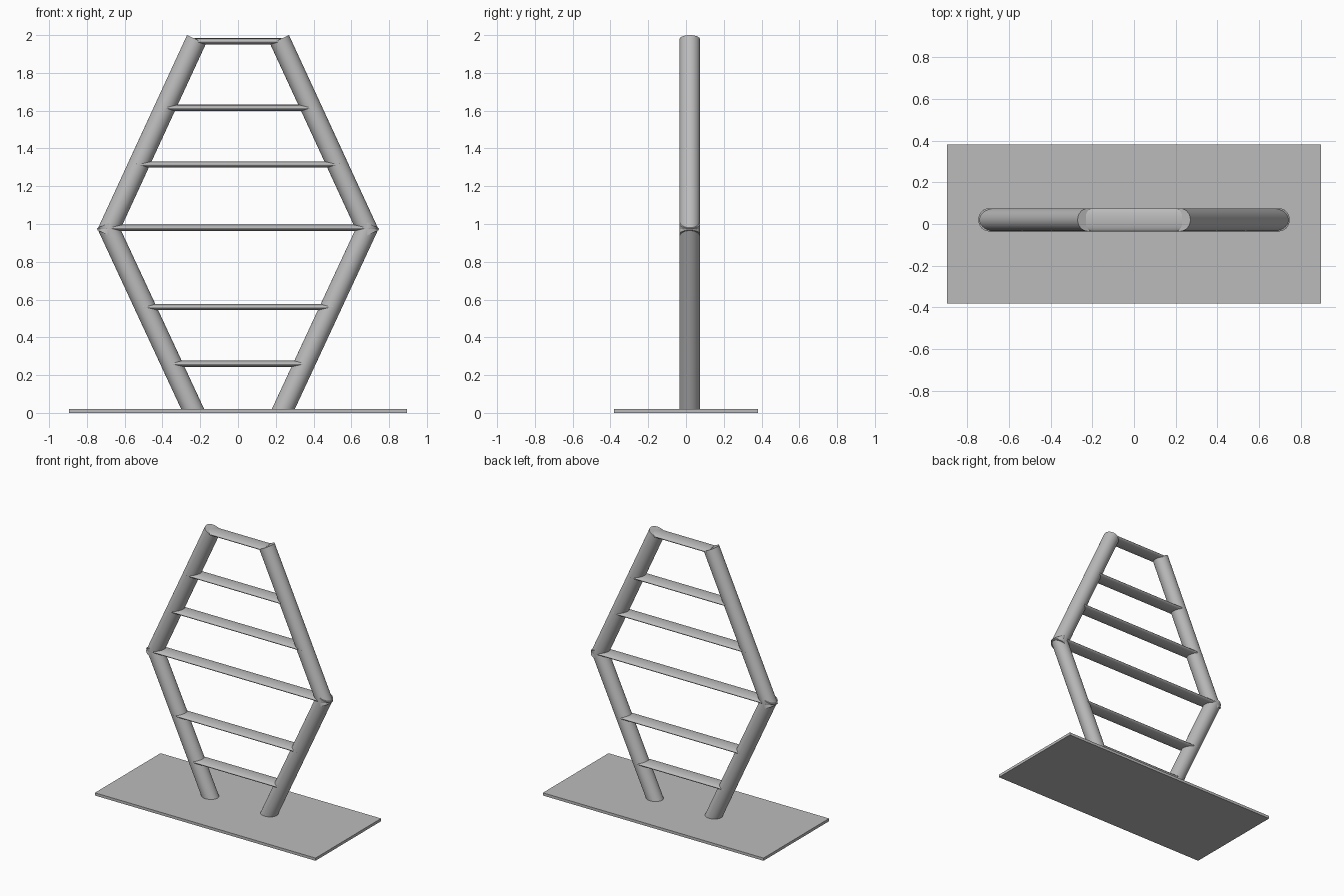
import bpy
import math
from mathutils import Vector

cube = bpy.data.objects.get("Cube")
if cube:
    bpy.data.objects.remove(cube, do_unlink=True)

grey = bpy.data.materials.new("grey metal")
grey.use_nodes = True
grey.diffuse_color = (0.5, 0.5, 0.5, 1)
grey.node_tree.nodes["Principled BSDF"].inputs["Base Color"].default_value = (0.5, 0.5, 0.5, 1)

RADIUS = 0.055
MID_Y = 0.02
FOOT_X, KNEE_X, TOP_X = 0.24, 0.696, 0.22
FOOT_Z, KNEE_Z, TOP_Z = 0.02, 0.973, 1.977
OVERLAP = 0.028


def bar(name, start, end, flatten=1.0):
    """Round bar between two points, optionally flattened to an oval."""
    start, end = Vector(start), Vector(end)
    axis = end - start
    bpy.ops.mesh.primitive_cylinder_add(
        vertices=48, radius=RADIUS, depth=axis.length, location=(start + end) / 2)
    obj = bpy.context.object
    obj.name = name
    obj.rotation_euler = (0, math.atan2(axis.x, axis.z), 0)
    obj.scale.x = flatten
    bpy.ops.object.transform_apply(location=False, rotation=True, scale=True)
    bpy.ops.object.shade_smooth_by_angle(angle=math.radians(35))
    obj.data.materials.append(grey)
    return obj


# Base plate
bpy.ops.mesh.primitive_cube_add(size=1, location=(0, 0, 0.01))
base = bpy.context.object
base.name = "base_plate"
base.scale = (1.79, 0.76, 0.02)
bpy.ops.object.transform_apply(location=False, rotation=False, scale=True)
base.data.materials.append(grey)

# Slanted poles, crossing slightly at the widest point
slope = (KNEE_X - FOOT_X) / (KNEE_Z - FOOT_Z)
for side, s in (("left", 1), ("right", -1)):
    # Lower pole is sunk into the plate, then trimmed flat at its underside
    sink = 0.05
    lower = bar(f"lower_pole_{side}",
                (s * (FOOT_X - sink * slope), MID_Y, FOOT_Z - sink),
                (s * KNEE_X, MID_Y, KNEE_Z + OVERLAP))
    for v in lower.data.vertices:
        world_z = v.co.z + lower.location.z
        if world_z < 0.3:
            drop = world_z - 0.01
            v.co.z -= drop
            v.co.x -= s * drop * slope
    bar(f"upper_pole_{side}",
        (s * KNEE_X, MID_Y, KNEE_Z - OVERLAP), (s * TOP_X, MID_Y, TOP_Z))


def pole_x(z):
    """Distance of the pole axis from the middle at a height."""
    if z < KNEE_Z:
        return FOOT_X + (z - FOOT_Z) * slope
    return KNEE_X + (z - KNEE_Z) * (TOP_X - KNEE_X) / (TOP_Z - KNEE_Z)


# Flat oval rungs, as wide as the poles and ending inside them
for i, z in enumerate((0.26, 0.56, 0.98, 1.315, 1.615, 1.967)):
    x = pole_x(z) + 0.005
    bar(f"rung_{i + 1}", (-x, MID_Y, z), (x, MID_Y, z), flatten=0.3)
